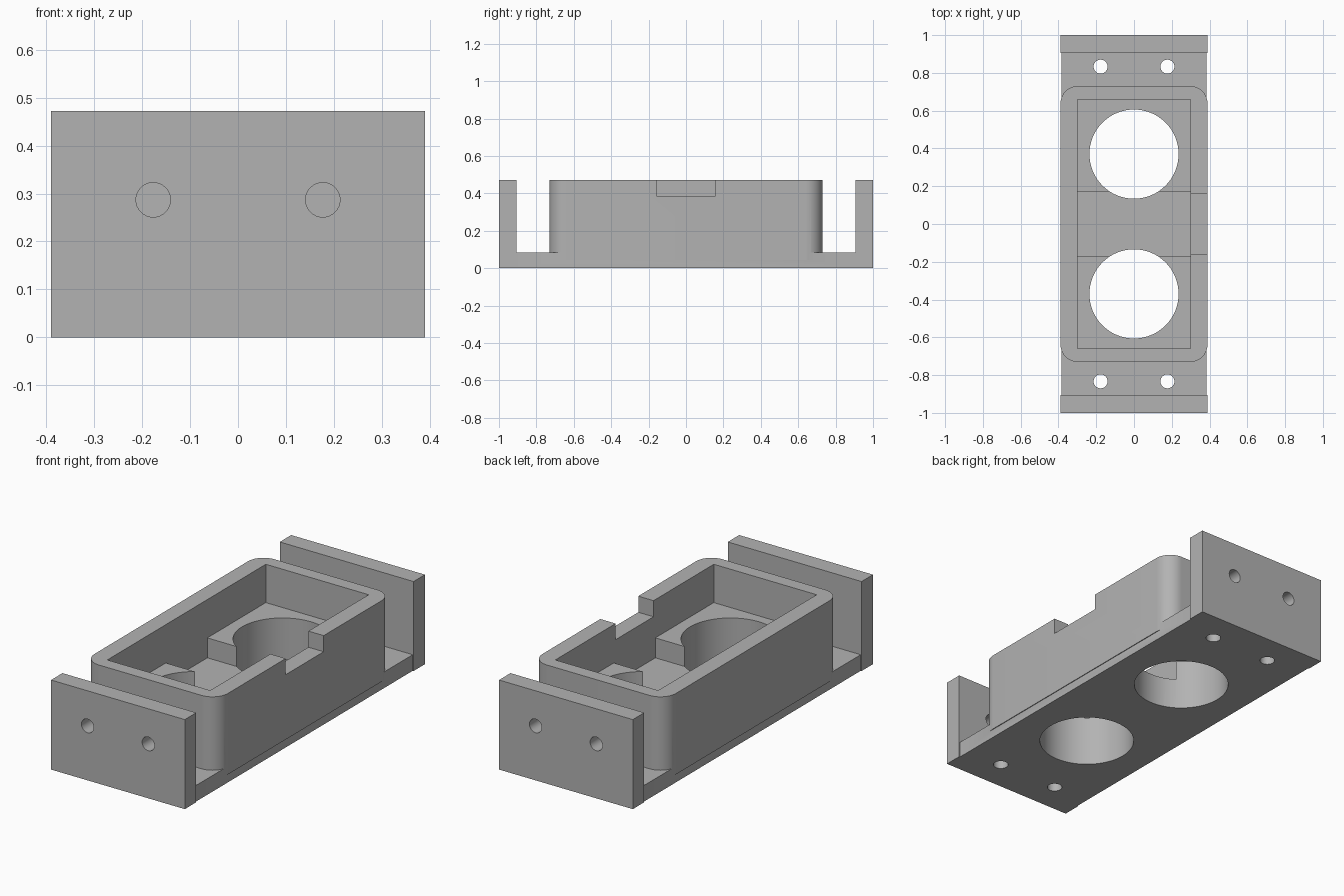
import bpy, bmesh, math
from mathutils import Matrix

if "Cube" in bpy.data.objects:
    bpy.data.objects.remove(bpy.data.objects["Cube"])

grey = bpy.data.materials.new("plain grey")
grey.diffuse_color = (0.45, 0.45, 0.45, 1)
grey.use_nodes = True
grey.node_tree.nodes["Principled BSDF"].inputs["Base Color"].default_value = grey.diffuse_color


def finish(name, bm):
    mesh = bpy.data.meshes.new(name)
    bmesh.ops.recalc_face_normals(bm, faces=bm.faces)
    bm.to_mesh(mesh)
    bm.free()
    mesh.materials.append(grey)
    obj = bpy.data.objects.new(name, mesh)
    bpy.context.collection.objects.link(obj)
    return obj


def box(name, x0, x1, y0, y1, z0, z1):
    bm = bmesh.new()
    m = Matrix.Translation(((x0 + x1) / 2, (y0 + y1) / 2, (z0 + z1) / 2))
    m = m @ Matrix.Diagonal((x1 - x0, y1 - y0, z1 - z0, 1))
    bmesh.ops.create_cube(bm, size=1, matrix=m)
    return finish(name, bm)


def cylinder(name, loc, r, depth, sides, along_y=False):
    bm = bmesh.new()
    m = Matrix.Translation(loc)
    if along_y:
        m = m @ Matrix.Rotation(math.pi / 2, 4, 'X')
    bmesh.ops.create_cone(bm, cap_ends=True, segments=sides, radius1=r,
                          radius2=r, depth=depth, matrix=m)
    return finish(name, bm)


def rounded_block(name, hx, hy, r, z0, z1, steps=10):
    bm = bmesh.new()
    verts = []
    for q, (sx, sy) in enumerate(((1, 1), (-1, 1), (-1, -1), (1, -1))):
        for i in range(steps + 1):
            a = math.pi / 2 * (q + i / steps)
            verts.append(bm.verts.new((sx * (hx - r) + r * math.cos(a),
                                       sy * (hy - r) + r * math.sin(a), z0)))
    face = bm.faces.new(verts)
    new = bmesh.ops.extrude_face_region(bm, geom=[face])["geom"]
    bmesh.ops.translate(bm, vec=(0, 0, z1 - z0),
                        verts=[v for v in new if isinstance(v, bmesh.types.BMVert)])
    return finish(name, bm)


def combine(target, tool, operation):
    mod = target.modifiers.new(operation, 'BOOLEAN')
    mod.operation, mod.object, mod.solver = operation, tool, 'EXACT'
    bpy.context.view_layer.objects.active = target
    bpy.ops.object.modifier_apply(modifier=mod.name)
    bpy.data.objects.remove(tool)


# Base plate, rounded tray and upright end plates
H = 0.472
body = box("mounting_tray", -0.385, 0.385, -0.95, 0.95, 0, 0.085)
combine(body, rounded_block("tray", 0.389, 0.73, 0.09, 0.045, H), 'UNION')
for s in (-1, 1):
    y0, y1 = sorted((s * 0.905, s * 1.0))
    combine(body, box("end_plate", -0.39, 0.39, y0, y1, 0, H), 'UNION')

# Tray cavity, lower middle channel and side notch
combine(body, box("cavity", -0.30, 0.30, -0.66, 0.66, 0.27, 0.6), 'DIFFERENCE')
combine(body, box("channel", -0.30, 0.30, -0.173, 0.173, 0.165, 0.4), 'DIFFERENCE')
combine(body, box("notch", 0.25, 0.5, -0.158, 0.158, 0.387, 0.6), 'DIFFERENCE')

# Two large bores, base screw holes and end plate screw holes
for s in (-1, 1):
    combine(body, cylinder("bore", (0, s * 0.37, 0.2), 0.236, 0.8, 64), 'DIFFERENCE')
    for x in (-0.177, 0.177):
        combine(body, cylinder("base_hole", (x, s * 0.833, 0), 0.037, 0.4, 32), 'DIFFERENCE')
        combine(body, cylinder("end_hole", (x, s * 0.95, 0.287), 0.036, 0.2, 32, True),
                'DIFFERENCE')

# Smooth the curved walls, keep edges sharp
bpy.ops.object.select_all(action='DESELECT')
body.select_set(True)
bpy.context.view_layer.objects.active = body
bpy.ops.object.shade_smooth_by_angle(angle=math.radians(30))
